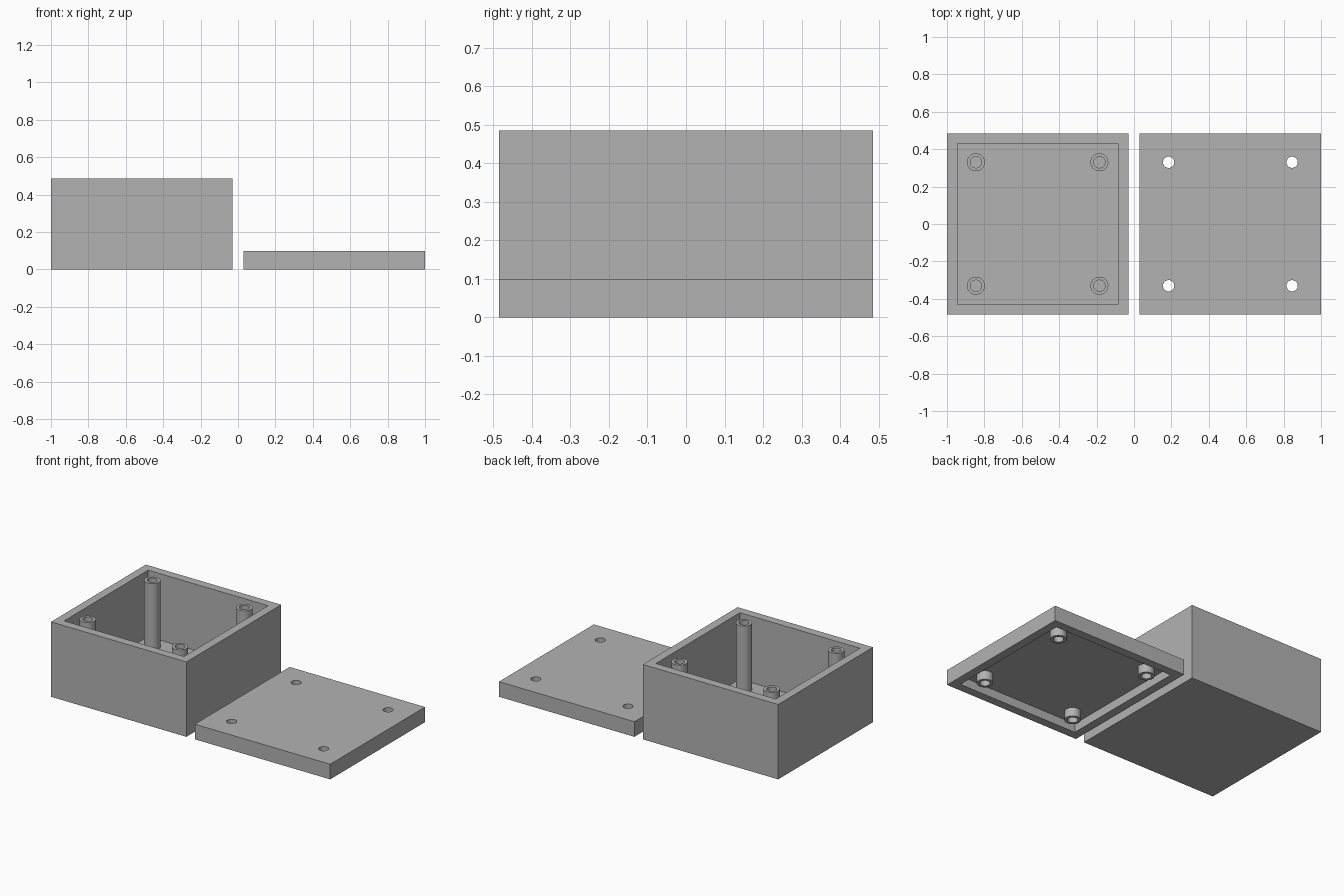
import bpy
import math

SIDE = 0.97        # outer width of both parts
WALL = 0.055       # wall and floor thickness
POST = 0.33        # post offset from the part centre
CENTRE = 0.515     # part centre offset from the origin

if "Cube" in bpy.data.objects:
    bpy.data.objects.remove(bpy.data.objects["Cube"])

grey = bpy.data.materials.new("plain grey")
grey.use_nodes = True
colour = (0.45, 0.45, 0.45, 1)
grey.diffuse_color = colour
grey.node_tree.nodes["Principled BSDF"].inputs["Base Color"].default_value = colour


def block(name, x, width, z0, z1):
    bpy.ops.mesh.primitive_cube_add(size=1, location=(x, 0, (z0 + z1) / 2))
    ob = bpy.context.object
    ob.name = name
    ob.scale = (width, width, z1 - z0)
    bpy.ops.object.transform_apply(location=True, rotation=False, scale=True)
    ob.data.materials.append(grey)
    return ob


def cylinder(name, x, y, radius, z0, z1):
    bpy.ops.mesh.primitive_cylinder_add(vertices=48, radius=radius, depth=z1 - z0,
                                        location=(x, y, (z0 + z1) / 2))
    ob = bpy.context.object
    ob.name = name
    ob.data.materials.append(grey)
    return ob


def combine(target, tool, operation):
    """Apply a boolean and discard the helper."""
    tool.hide_render = True
    mod = target.modifiers.new(operation.lower(), "BOOLEAN")
    mod.operation = operation
    mod.solver = "EXACT"
    mod.object = tool
    bpy.context.view_layer.objects.active = target
    bpy.ops.object.modifier_apply(modifier=mod.name)
    bpy.data.objects.remove(tool)


def housing(name, x, height, cavity, post, hole):
    """Hollow block with four bored corner posts; ranges are (bottom, top)."""
    body = block(name, x, SIDE, 0, height)
    combine(body, block("cavity_cutter", x, SIDE - 2 * WALL, *cavity), "DIFFERENCE")
    for sx in (-1, 1):
        for sy in (-1, 1):
            px, py = x + sx * POST, sy * POST
            combine(body, cylinder("post", px, py, 0.048, *post), "UNION")
            combine(body, cylinder("hole_cutter", px, py, 0.03, *hole), "DIFFERENCE")
    bpy.ops.object.select_all(action="DESELECT")
    body.select_set(True)
    bpy.context.view_layer.objects.active = body
    bpy.ops.object.shade_smooth_by_angle(angle=math.radians(30))
    return body


# Open-topped box with blind screw posts
BOX = 0.485
housing("box", -CENTRE, BOX, (WALL, BOX + 0.1), (WALL / 2, BOX), (WALL, BOX + 0.1))

# Lid, hollow underneath, with holes right through
LID = 0.098
RECESS = 0.056
housing("lid", CENTRE, LID, (-0.1, RECESS), (0, LID - 0.02), (-0.1, LID + 0.1))
